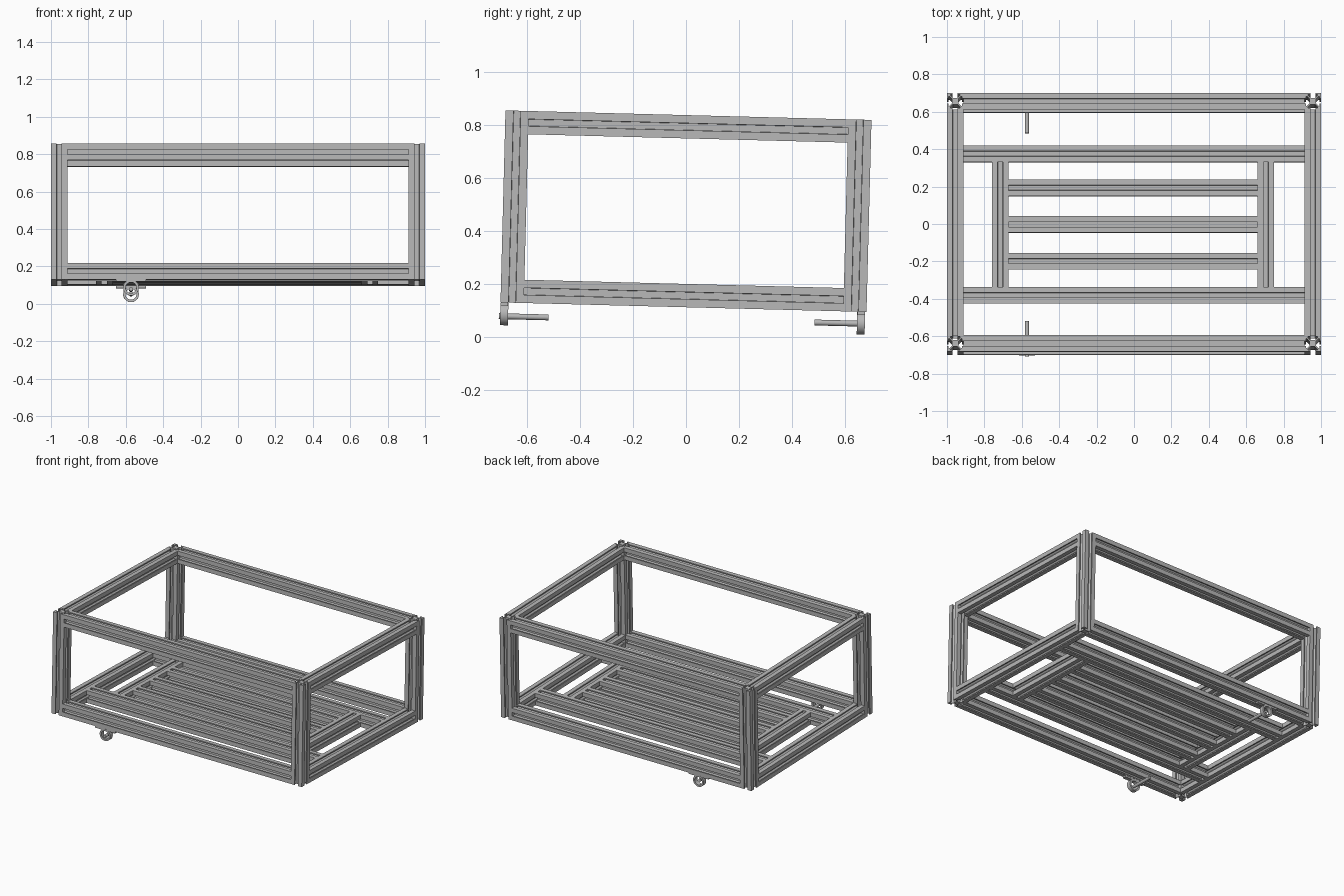
import bpy, bmesh, math
from mathutils import Matrix, Vector

if "Cube" in bpy.data.objects:
    bpy.data.objects.remove(bpy.data.objects["Cube"])

# One brushed aluminium colour
metal = bpy.data.materials.new("aluminium_grey")
metal.use_nodes = True
grey = (0.48, 0.48, 0.48, 1)
metal.diffuse_color = grey
metal.node_tree.nodes["Principled BSDF"].inputs["Base Color"].default_value = grey

H = 0.044                      # half the width of an extrusion
X, Y, Z = 1.0, 0.692, 0.363    # half sizes of the frame
TILT = Matrix.Translation((0, 0, 0.475)) @ Matrix.Rotation(-0.026, 4, 'X')
ALONG = {'X': Matrix.Rotation(math.pi / 2, 4, 'Y'),
         'Y': Matrix.Rotation(-math.pi / 2, 4, 'X'),
         'Z': Matrix.Identity(4)}


def finish(bm, name, matrix):
    bmesh.ops.recalc_face_normals(bm, faces=bm.faces)
    mesh = bpy.data.meshes.new(name)
    bm.to_mesh(mesh)
    bm.free()
    mesh.materials.append(metal)
    obj = bpy.data.objects.new(name, mesh)
    obj.matrix_world = TILT @ matrix
    bpy.context.collection.objects.link(obj)
    return obj


def slot_profile():
    """Square extrusion section with a T slot in each side."""
    half = [(H, H), (H, 0.0135), (0.036, 0.0135), (0.036, 0.025),
            (0.030, 0.025), (0.0175, 0.0125)]
    side = [(x, -y) for x, y in half] + [(x, y) for x, y in half[:0:-1]]
    points = []
    for turn in range(4):
        spin = Matrix.Rotation(turn * math.pi / 2, 2)
        points += [spin @ Vector(p) for p in side]
    return points


def beam(name, axis, length, centre):
    bm = bmesh.new()
    face = bm.faces.new([bm.verts.new((p.x, p.y, -length / 2)) for p in slot_profile()])
    new = bmesh.ops.extrude_face_region(bm, geom=[face])["geom"]
    bmesh.ops.translate(bm, vec=(0, 0, length),
                        verts=[v for v in new if isinstance(v, bmesh.types.BMVert)])
    return finish(bm, name, Matrix.Translation(centre) @ ALONG[axis])


def rod(name, y0, y1, x, z, radius):
    bm = bmesh.new()
    bmesh.ops.create_cone(bm, cap_ends=True, segments=24, radius1=radius,
                          radius2=radius, depth=y1 - y0)
    return finish(bm, name, Matrix.Translation((x, (y0 + y1) / 2, z)) @ ALONG['Y'])


def ring(name, centre, outer, inner, width):
    bm = bmesh.new()
    section = [bm.verts.new((r, y, 0)) for r, y in
               ((inner, -width / 2), (outer, -width / 2), (outer, width / 2), (inner, width / 2))]
    edges = [bm.edges.new((section[i], section[(i + 1) % 4])) for i in range(4)]
    bmesh.ops.spin(bm, geom=section + edges, cent=(0, 0, 0), axis=(0, 1, 0),
                   angle=math.tau, steps=32, use_merge=True)
    bmesh.ops.remove_doubles(bm, verts=bm.verts, dist=0.0001)
    return finish(bm, name, Matrix.Translation(centre))


def plate(name, size, centre):
    bm = bmesh.new()
    bmesh.ops.create_cube(bm, size=1)
    bmesh.ops.scale(bm, vec=size, verts=bm.verts)
    return finish(bm, name, Matrix.Translation(centre))


# Corner posts
for sx, side in ((-1, "right"), (1, "left")):
    for sy, end in ((-1, "front"), (1, "back")):
        beam(f"{end}_{side}_post", 'Z', 2 * Z, (sx * (X - H), sy * (Y - H), 0))

# Upper and lower perimeter rails
for sz, level in ((-1, "lower"), (1, "upper")):
    z = sz * (Z - H)
    for s, end, side in ((-1, "front", "right"), (1, "back", "left")):
        beam(f"{level}_{end}_rail", 'X', 2 * (X - 2 * H), (0, s * (Y - H), z))
        beam(f"{level}_{side}_rail", 'Y', 2 * (Y - 2 * H), (s * (X - H), 0, z))

# Floor: two full cross beams, two short ties, three slats
floor_z = -Z + H
mid_y, mid_x = 0.005, -0.005
for s, end, side in ((-1, "front", "right"), (1, "back", "left")):
    beam(f"{end}_cross_beam", 'X', 2 * (X - 2 * H), (0, mid_y + s * 0.378, floor_z))
    beam(f"{side}_floor_tie", 'Y', 2 * (0.378 - H), (mid_x + s * 0.71, mid_y, floor_z))
for i in (-1, 0, 1):
    beam(f"floor_slat_{i + 2}", 'X', 2 * (0.71 - H), (mid_x, mid_y + i * 0.196, floor_z))

# Ring clips with pins under the front and back rails
clip_x = -0.572
smooth = []
for end, y, y0, y1, pin_z in (("front", -0.677, -0.697, -0.509, -0.415),
                              ("back", 0.672, 0.496, 0.672, -0.408)):
    plate(f"{end}_clip_plate", (0.16, 0.028, 0.012), (clip_x, y, -Z - 0.006))
    smooth.append(ring(f"{end}_clip_ring", (clip_x, y, -Z - 0.044), 0.042, 0.029, 0.03))
    smooth.append(rod(f"{end}_pin", y0, y1, clip_x, pin_z, 0.011))

# Smooth the round parts only
bpy.ops.object.select_all(action='DESELECT')
for obj in smooth:
    obj.select_set(True)
bpy.context.view_layer.objects.active = smooth[0]
bpy.ops.object.shade_smooth_by_angle(angle=math.radians(35))
